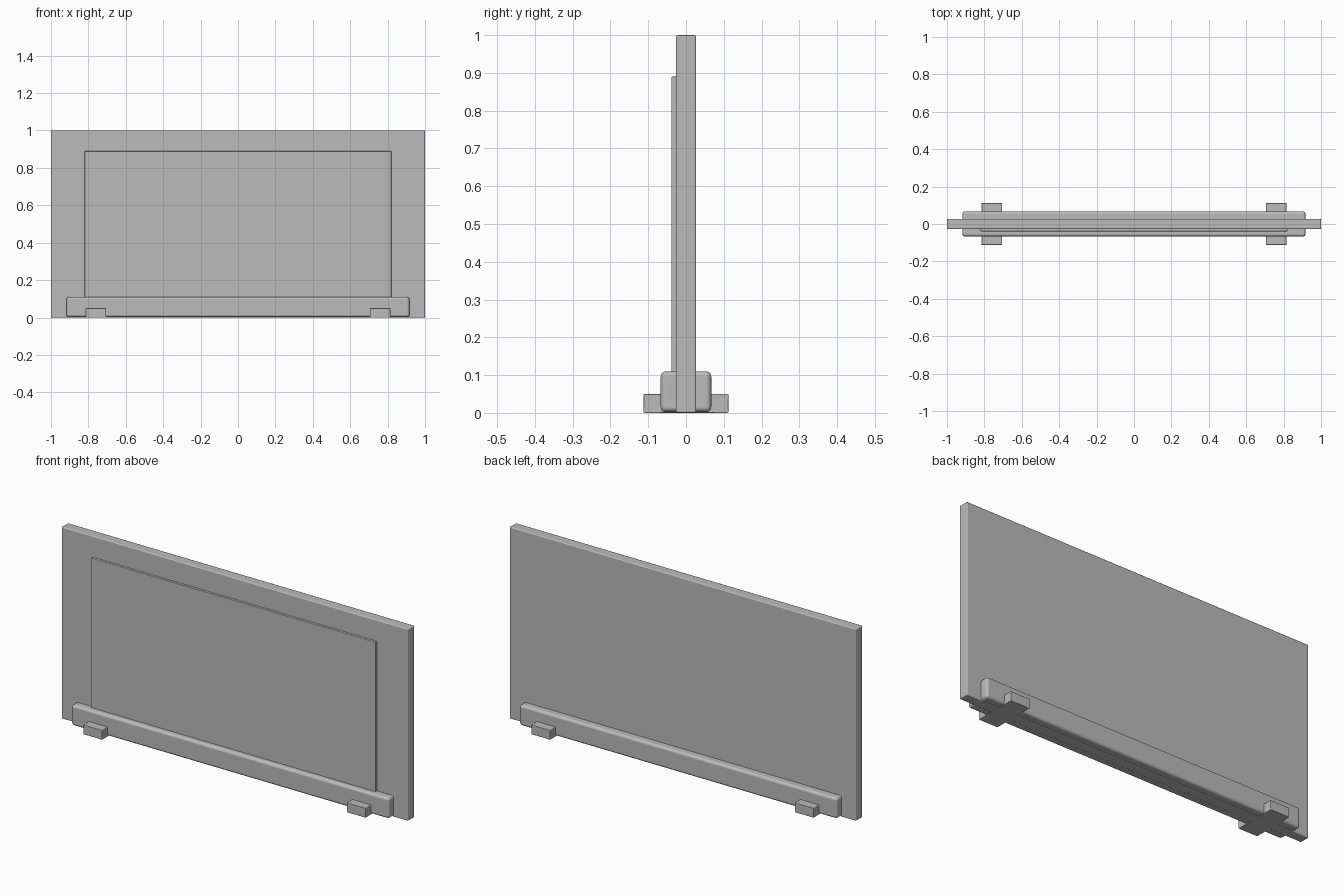
import bpy

if "Cube" in bpy.data.objects:
    bpy.data.objects.remove(bpy.data.objects["Cube"])

grey = bpy.data.materials.new("plain grey")
grey.diffuse_color = (0.5, 0.5, 0.5, 1)
grey.use_nodes = True
grey.node_tree.nodes["Principled BSDF"].inputs["Base Color"].default_value = grey.diffuse_color


def box(name, x, y, z, radius, segments):
    """Box spanning the given x, y and z ranges, with rounded edges."""
    spans = (x, y, z)
    bpy.ops.mesh.primitive_cube_add(size=1, location=[(a + b) / 2 for a, b in spans])
    ob = bpy.context.object
    ob.name = name
    ob.scale = [b - a for a, b in spans]
    bpy.ops.object.transform_apply(location=False, rotation=False, scale=True)
    ob.data.materials.append(grey)
    bevel = ob.modifiers.new("rounded edges", 'BEVEL')
    bevel.width = radius
    bevel.segments = segments
    bpy.ops.object.shade_smooth_by_angle()
    # Rounded strips shade smoothly while the large faces stay flat
    for p in ob.data.polygons:
        p.use_smooth = True
    bevel.harden_normals = True
    return ob


# Upright board with a thin raised panel on its front
box("board", (-1, 1), (-0.027, 0.027), (0, 1), 0.005, 2)
box("front_panel", (-0.82, 0.82), (-0.039, -0.02), (0.10, 0.89), 0.002, 1)

# Rounded rail along the bottom, gripping the board on both sides
box("base_rail", (-0.917, 0.917), (-0.067, 0.067), (0.002, 0.11), 0.014, 4)

# Feet sticking out in front and behind
for side, name in ((-1, "left_foot"), (1, "right_foot")):
    box(name, sorted((side * 0.705, side * 0.815)), (-0.112, 0.112), (0, 0.05), 0.002, 1)
